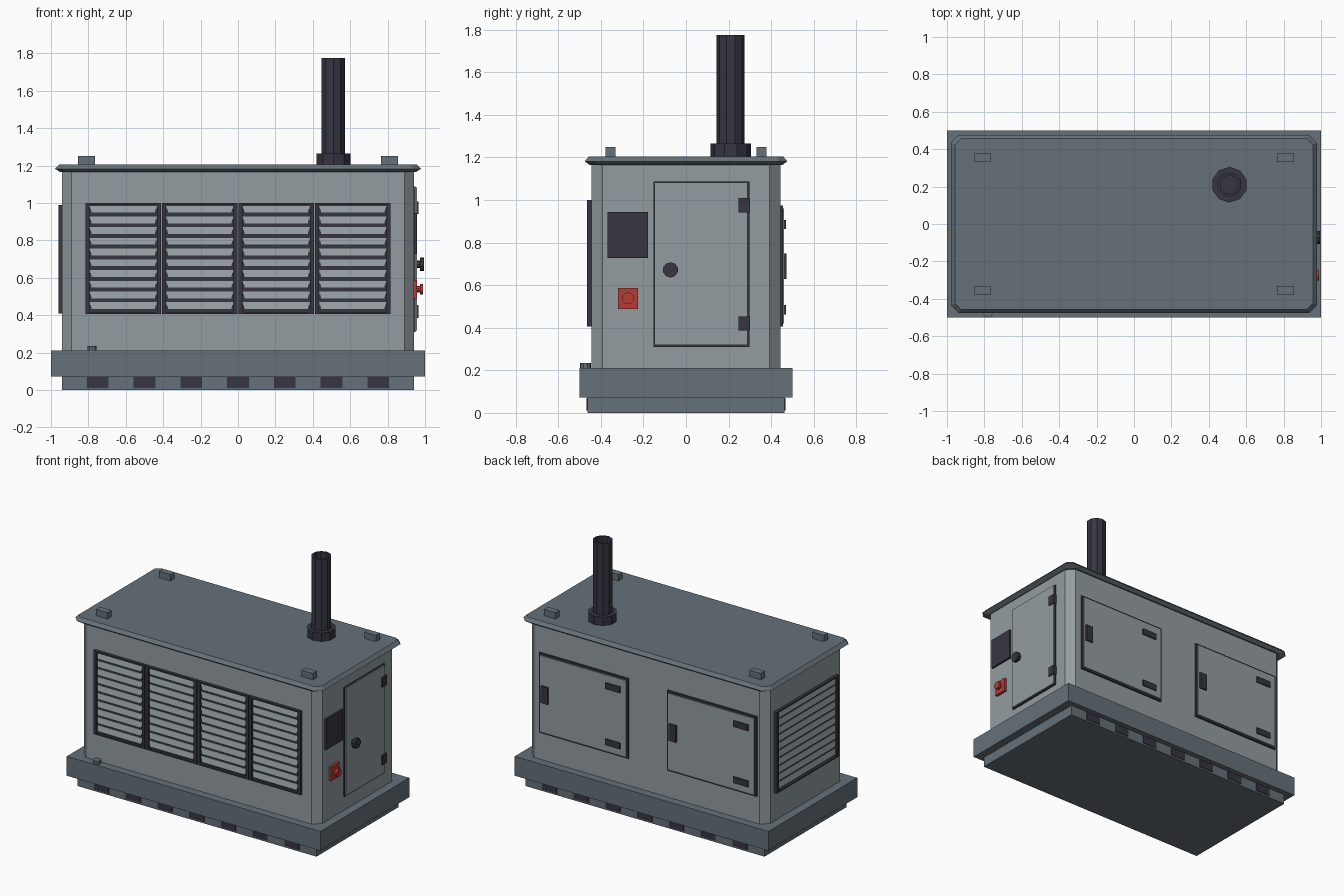
import bpy, bmesh
from math import pi, radians
from mathutils import Matrix, Vector

if "Cube" in bpy.data.objects:
    bpy.data.objects.remove(bpy.data.objects["Cube"])


def material(name, r, g, b):
    m = bpy.data.materials.new(name)
    m.diffuse_color = (r, g, b, 1)
    m.use_nodes = True
    node = next(n for n in m.node_tree.nodes if n.type == 'BSDF_PRINCIPLED')
    node.inputs["Base Color"].default_value = (r, g, b, 1)
    node.inputs["Roughness"].default_value = 0.7
    return m


PANEL = material("light grey panel", 0.29, 0.335, 0.355)
STEEL = material("slate grey steel", 0.133, 0.165, 0.19)
DARK = material("charcoal", 0.037, 0.036, 0.054)
RED = material("signal red", 0.46, 0.046, 0.038)


def finish(name, bm, mat, matrix=Matrix()):
    bmesh.ops.recalc_face_normals(bm, faces=bm.faces)
    me = bpy.data.meshes.new(name)
    bm.to_mesh(me)
    bm.free()
    me.transform(matrix)
    me.materials.append(mat)
    ob = bpy.data.objects.new(name, me)
    bpy.context.collection.objects.link(ob)
    return ob


def add_box(bm, x0, x1, y0, y1, z0, z1):
    size = Matrix.Diagonal((x1 - x0, y1 - y0, z1 - z0, 1))
    mid = Matrix.Translation(((x0 + x1) / 2, (y0 + y1) / 2, (z0 + z1) / 2))
    return bmesh.ops.create_cube(bm, size=1, matrix=mid @ size)["verts"]


def box(name, mat, *bounds):
    bm = bmesh.new()
    add_box(bm, *bounds)
    return finish(name, bm, mat)


def cylinder(name, mat, radius, start, end, sides, matrix=Matrix()):
    """Upright cylinder whose base centre is start and top height is end."""
    bm = bmesh.new()
    x, y, z = start
    mid = Matrix.Translation((x, y, (z + end) / 2))
    bmesh.ops.create_cone(bm, cap_ends=True, segments=sides, radius1=radius,
                          radius2=radius, depth=end - z, matrix=mid)
    return finish(name, bm, mat, matrix)


def octagon_stack(name, mat, rings):
    """Chamfered rectangles (half x, half y, chamfer, z) skinned upward."""
    bm = bmesh.new()
    loops = []
    for hx, hy, c, z in rings:
        quarter = [(hx, hy - c), (hx - c, hy)]
        pts = []
        for sx, sy in ((1, 1), (-1, 1), (-1, -1), (1, -1)):
            corner = [(sx * x, sy * y, z) for x, y in quarter]
            pts += corner if sx * sy > 0 else corner[::-1]
        loops.append([bm.verts.new(p) for p in pts])
    for low, high in zip(loops, loops[1:]):
        for i in range(8):
            j = (i + 1) % 8
            bm.faces.new((low[i], low[j], high[j], high[i]))
    bm.faces.new(loops[0])
    bm.faces.new(loops[-1])
    return finish(name, bm, mat)


# Wall frames: u runs to the viewer's right, d is distance out from the centre
FRONT, LEFT, BACK, RIGHT = (Matrix.Rotation(radians(a), 4, 'Z')
                            for a in (0, 90, 180, -90))


def plate(name, wall, mat, u0, u1, z0, z1, d0, d1):
    bm = bmesh.new()
    add_box(bm, u0, u1, -d1, -d0, z0, z1)
    return finish(name, bm, mat, wall)


def knob(name, wall, mat, u, z, radius, d0, d1, sides):
    turn = wall @ Matrix.Translation((u, 0, z)) @ Matrix.Rotation(pi / 2, 4, 'X')
    return cylinder(name, mat, radius, (0, 0, d0), d1, sides, turn)


def louvre(name, wall, u0, u1, z0, z1, d, slats=10, rim=0.022):
    """Dark frame and backing with a bank of tilted slats."""
    bm = bmesh.new()
    out = d + 0.021
    add_box(bm, u0, u1, -d - 0.003, -d + 0.005, z0, z1)
    add_box(bm, u0, u0 + rim, -out, -d, z0, z1)
    add_box(bm, u1 - rim, u1, -out, -d, z0, z1)
    add_box(bm, u0 + rim, u1 - rim, -out, -d, z0, z0 + rim / 2)
    add_box(bm, u0 + rim, u1 - rim, -out, -d, z1 - rim / 2, z1)
    finish(name + "_frame", bm, DARK, wall)

    bm = bmesh.new()
    pitch = (z1 - z0 - rim) / slats
    for i in range(slats):
        top = z0 + rim / 2 + (i + 0.93) * pitch
        low = top - 0.68 * pitch
        verts = add_box(bm, u0 + rim, u1 - rim, -d - 0.006, -d - 0.001, low, top)
        mid = (u0 + u1) / 2
        for v in verts:
            if v.co.z < (low + top) / 2:   # lower edge leans out and narrows
                v.co.y -= 0.012
                v.co.x += 0.01 if v.co.x < mid else -0.01
    finish(name + "_slats", bm, PANEL, wall)


HX, HY = 0.94, 0.443

# Skid, base and fork pockets
box("skid", STEEL, -0.942, 0.942, -0.462, 0.462, 0, 0.075)
box("base_frame", STEEL, -1, 1, -0.5, 0.5, 0.072, 0.21)
for side, wall in (("front", FRONT), ("back", BACK)):
    for i in range(7):
        u = (i - 3) * 0.25
        plate(f"{side}_pocket_{i + 1}", wall, DARK, u - 0.058, u + 0.058,
              0.012, 0.069, 0.455, 0.467)
cylinder("filler_cap", STEEL, 0.026, (-0.78, -0.473, 0.205), 0.235, 10)

# Housing and roof
octagon_stack("housing", PANEL, [(HX, HY, 0.05, 0.205), (HX, HY, 0.05, 1.175)])
octagon_stack("roof", STEEL, [(0.95, 0.453, 0.04, 1.165),
                              (0.978, 0.476, 0.042, 1.182),
                              (0.956, 0.456, 0.03, 1.205)])
for x in (-0.81, 0.81):
    for y in (-0.355, 0.355):
        box("lifting_lug", STEEL, x - 0.045, x + 0.045,
            y - 0.023, y + 0.023, 1.2, 1.25)

# Exhaust stack, open at the top
ex, ey = 0.51, 0.21
cylinder("exhaust_collar", DARK, 0.095, (ex, ey, 1.2), 1.265, 10)
pipe = cylinder("exhaust_pipe", DARK, 0.066, (ex, ey, 1.2), 1.775, 10)
bm = bmesh.new()
bm.from_mesh(pipe.data)
cap = max(bm.faces, key=lambda f: f.calc_center_median().z)
bmesh.ops.inset_individual(bm, faces=[cap], thickness=0.015)
hole = bmesh.ops.extrude_face_region(bm, geom=[cap])["geom"]
bmesh.ops.translate(bm, vec=Vector((0, 0, -0.15)),
                    verts=[g for g in hole if isinstance(g, bmesh.types.BMVert)])
if cap.is_valid:
    bmesh.ops.delete(bm, geom=[cap], context='FACES')
bm.to_mesh(pipe.data)
bm.free()

# Louvres on the front and the right end
for i in range(4):
    u = -0.818 + i * 0.409
    louvre(f"front_louvre_{i + 1}", FRONT, u + 0.002, u + 0.407, 0.405, 1.0, HY)
louvre("right_louvre", RIGHT, -0.35, 0.35, 0.41, 0.99, HX)

# Rear service doors
for n, c in enumerate((-0.49, 0.52)):
    tag = f"rear_door_{n + 1}"
    plate(tag + "_seal", BACK, DARK, c - 0.352, c + 0.352, 0.405, 0.975, HY - 0.01, HY + 0.012)
    plate(tag, BACK, PANEL, c - 0.338, c + 0.338, 0.419, 0.961, HY, HY + 0.018)
    plate(tag + "_handle", BACK, DARK, c - 0.325, c - 0.27, 0.63, 0.75, HY, HY + 0.03)
    for z in (0.485, 0.885):
        plate(tag + "_hinge", BACK, DARK, c + 0.18, c + 0.295,
              z - 0.022, z + 0.022, HY, HY + 0.026)

# Control end: door, hinges, knob, screen and stop button
plate("control_door_seal", LEFT, DARK, -0.153, 0.299, 0.309, 1.088, HX - 0.01, HX + 0.008)
plate("control_door", LEFT, PANEL, -0.149, 0.29, 0.318, 1.083, HX, HX + 0.017)
for z in (0.42, 0.975):
    plate("control_door_hinge", LEFT, DARK, 0.247, 0.3, z - 0.034, z + 0.034, HX, HX + 0.025)
knob("door_knob_stem", LEFT, DARK, -0.073, 0.672, 0.02, HX, HX + 0.04, 8)
knob("door_knob", LEFT, DARK, -0.073, 0.672, 0.036, HX + 0.033, HX + 0.055, 10)
plate("control_screen", LEFT, DARK, -0.368, -0.178, 0.727, 0.945, HX - 0.01, HX + 0.014)
plate("stop_plate", LEFT, RED, -0.32, -0.226, 0.488, 0.587, HX - 0.01, HX + 0.018)
knob("stop_button_stem", LEFT, RED, -0.273, 0.538, 0.018, HX, HX + 0.035, 10)
knob("stop_button", LEFT, RED, -0.273, 0.538, 0.028, HX + 0.032, HX + 0.048, 12)
